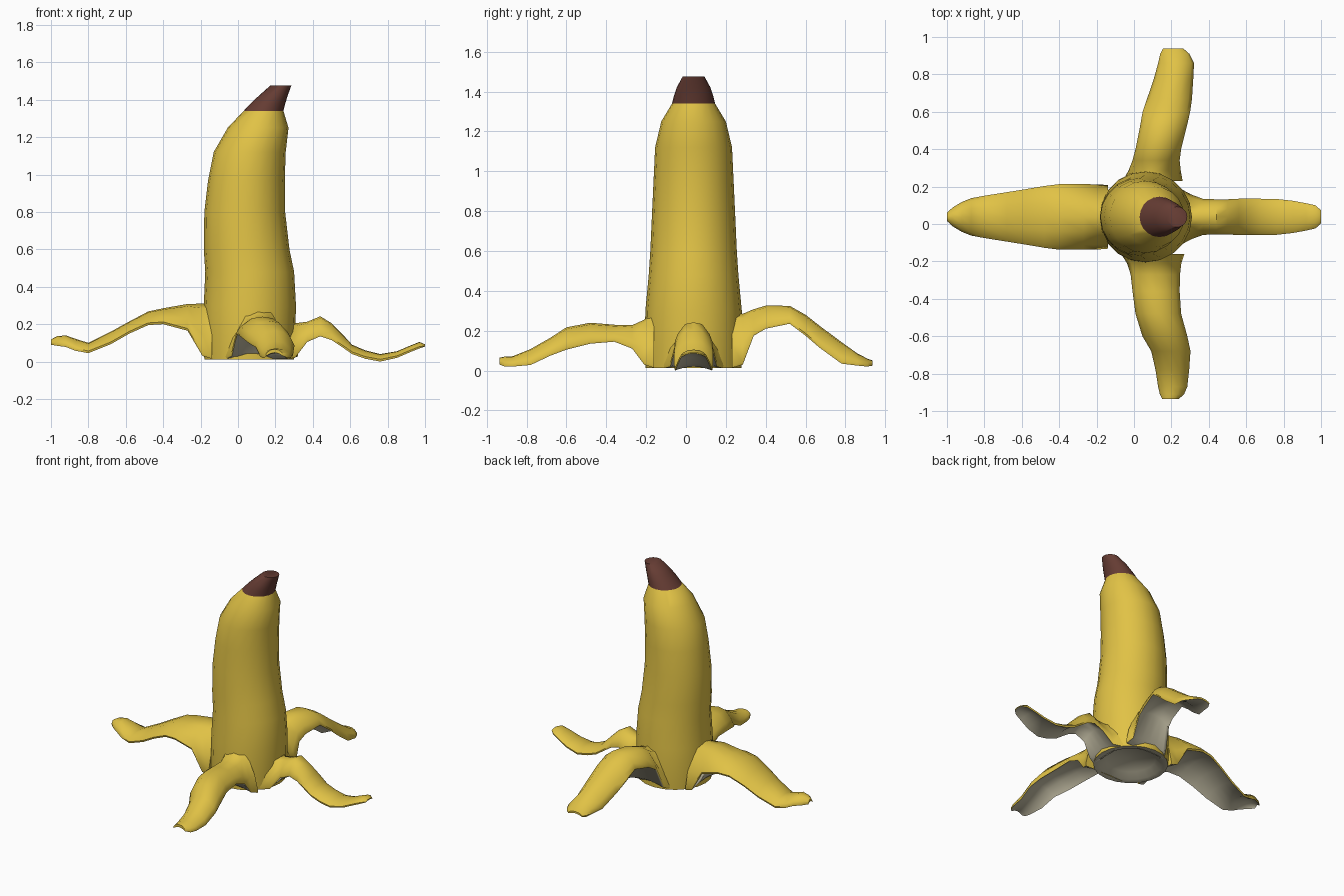
import bpy, bmesh, math

def material(name, rgb):
    m = bpy.data.materials.new(name)
    m.diffuse_color = (*rgb, 1)
    return m

YELLOW = material("peel_yellow", (0.75, 0.54, 0.06))
PALE = material("inner_pale", (0.56, 0.52, 0.38))
BROWN = material("stem_brown", (0.13, 0.045, 0.033))
CY = 0.038

def loft(name, rings, mats, pick=lambda ring, side: 0, cap_start=True):
    """Skin a list of equal closed rings; pick chooses the material slot."""
    bm = bmesh.new()
    vs = [[bm.verts.new(p) for p in r] for r in rings]
    n = len(rings[0])
    for i in range(len(vs) - 1):
        for j in range(n):
            k = (j + 1) % n
            f = bm.faces.new((vs[i][j], vs[i][k], vs[i + 1][k], vs[i + 1][j]))
            f.material_index = pick(i, j)
    if cap_start:
        bm.faces.new(vs[0]).material_index = pick(0, 0)
    bm.faces.new(vs[-1]).material_index = pick(len(vs) - 2, 0)
    bmesh.ops.recalc_face_normals(bm, faces=bm.faces)
    me = bpy.data.meshes.new(name)
    bm.to_mesh(me)
    bm.free()
    for m in mats:
        me.materials.append(m)
    ob = bpy.data.objects.new(name, me)
    bpy.context.collection.objects.link(ob)
    bpy.ops.object.select_all(action='DESELECT')
    ob.select_set(True)
    bpy.context.view_layer.objects.active = ob
    bpy.ops.object.shade_smooth_by_angle(angle=math.radians(50))
    return ob

def ellipse(z, x0, x1, ry, n=20):
    cx, rx = (x0 + x1) / 2, (x1 - x0) / 2
    return [(cx + rx * math.cos(2 * math.pi * i / n),
             CY + ry * math.sin(2 * math.pi * i / n), z) for i in range(n)]

# Body: dished pale underside, then the leaning yellow fruit (z, left x, right x, y radius)
body = [(0.07, 0.04, 0.08, 0.02), (0.05, -0.10, 0.22, 0.16), (0.015, -0.14, 0.26, 0.20),
        (0.012, -0.18, 0.30, 0.24), (0.12, -0.185, 0.305, 0.245), (0.30, -0.183, 0.31, 0.242),
        (0.48, -0.175, 0.30, 0.225), (0.60, -0.183, 0.275, 0.217), (0.80, -0.18, 0.252, 0.208),
        (0.97, -0.16, 0.25, 0.20), (1.12, -0.13, 0.255, 0.193), (1.25, -0.055, 0.27, 0.162),
        (1.34, 0.03, 0.243, 0.108)]
loft("banana_body", [ellipse(*r) for r in body], [PALE, YELLOW], lambda i, j: int(i > 2))

# Brown tip
tip = [(1.34, 0.03, 0.243, 0.108), (1.38, 0.068, 0.253, 0.098),
       (1.42, 0.11, 0.265, 0.085), (1.475, 0.172, 0.285, 0.055)]
loft("stem_tip", [ellipse(*r) for r in tip], [BROWN])

def peel(name, place, stations):
    """Stations: distance, side centre, half width, crest z, edge z."""
    us = (-1, -0.85, -0.45, 0, 0.45, 0.85, 1)
    rings = []
    for i, (d, c, w, zt, ze) in enumerate(stations):
        k = (0.0, 0.1, 0.4)[i] if i < 3 else 0.5
        zu = ze + (zt - ze) * k
        rim = min(0.012, (zt - ze) * 0.3)
        top = [place(d, c + u * w, ze + rim + (zt - ze - rim) * (1 - abs(u) ** 3)) for u in us]
        under = [place(d, c + u * w * 0.97, ze + (zu - ze) * (1 - u * u)) for u in reversed(us)]
        rings.append(top + under)
    # sides 0-5 and the two rims are skin, the rest is the pale inside
    loft(name, rings, [YELLOW, PALE], lambda i, j: int(7 <= j <= 12))

# Four peeled strips
peel("left_peel", lambda d, s, z: (-d, s, z), [
    (0.14, CY, 0.17, 0.31, 0.015), (0.19, CY, 0.174, 0.31, 0.03), (0.27, CY, 0.175, 0.308, 0.165),
    (0.40, CY, 0.175, 0.285, 0.20), (0.48, CY, 0.165, 0.268, 0.195), (0.58, CY, 0.148, 0.215, 0.15),
    (0.68, CY, 0.132, 0.16, 0.093), (0.80, CY, 0.113, 0.10, 0.045), (0.87, CY, 0.10, 0.122, 0.058),
    (0.92, CY, 0.08, 0.14, 0.078), (0.97, CY, 0.05, 0.135, 0.085), (1.0, CY, 0.022, 0.118, 0.09)])
peel("right_peel", lambda d, s, z: (d, s, z), [
    (0.25, CY, 0.15, 0.27, 0.012), (0.305, CY, 0.12, 0.205, 0.02), (0.37, CY, 0.096, 0.213, 0.105),
    (0.44, CY, 0.094, 0.242, 0.135), (0.50, CY, 0.094, 0.205, 0.115), (0.56, CY, 0.097, 0.145, 0.075),
    (0.61, CY, 0.097, 0.09, 0.04), (0.68, CY, 0.097, 0.06, 0.015), (0.76, CY, 0.096, 0.04, 0.0),
    (0.85, CY, 0.086, 0.055, 0.02), (0.92, CY, 0.073, 0.085, 0.05), (0.97, CY, 0.062, 0.105, 0.07),
    (1.0, CY, 0.035, 0.092, 0.08)])
peel("front_peel", lambda d, s, z: (s, -d, z), [
    (0.16, 0.10, 0.17, 0.30, 0.013), (0.21, 0.108, 0.145, 0.255, 0.03), (0.27, 0.114, 0.132, 0.228, 0.11),
    (0.36, 0.118, 0.126, 0.23, 0.145), (0.48, 0.13, 0.122, 0.24, 0.135), (0.60, 0.165, 0.12, 0.217, 0.105),
    (0.68, 0.197, 0.105, 0.165, 0.075), (0.78, 0.205, 0.09, 0.108, 0.028), (0.87, 0.207, 0.078, 0.072, 0.02),
    (0.91, 0.203, 0.065, 0.07, 0.02), (0.935, 0.195, 0.045, 0.065, 0.03)])
peel("back_peel", lambda d, s, z: (s, d, z), [
    (0.23, 0.10, 0.16, 0.29, 0.013), (0.285, 0.11, 0.14, 0.285, 0.03), (0.34, 0.118, 0.126, 0.308, 0.175),
    (0.40, 0.13, 0.122, 0.326, 0.21), (0.52, 0.157, 0.125, 0.325, 0.235), (0.60, 0.173, 0.127, 0.28, 0.175),
    (0.67, 0.19, 0.12, 0.225, 0.115), (0.78, 0.212, 0.105, 0.143, 0.035), (0.86, 0.225, 0.096, 0.086, 0.025),
    (0.91, 0.218, 0.078, 0.06, 0.02), (0.937, 0.21, 0.055, 0.05, 0.025)])
